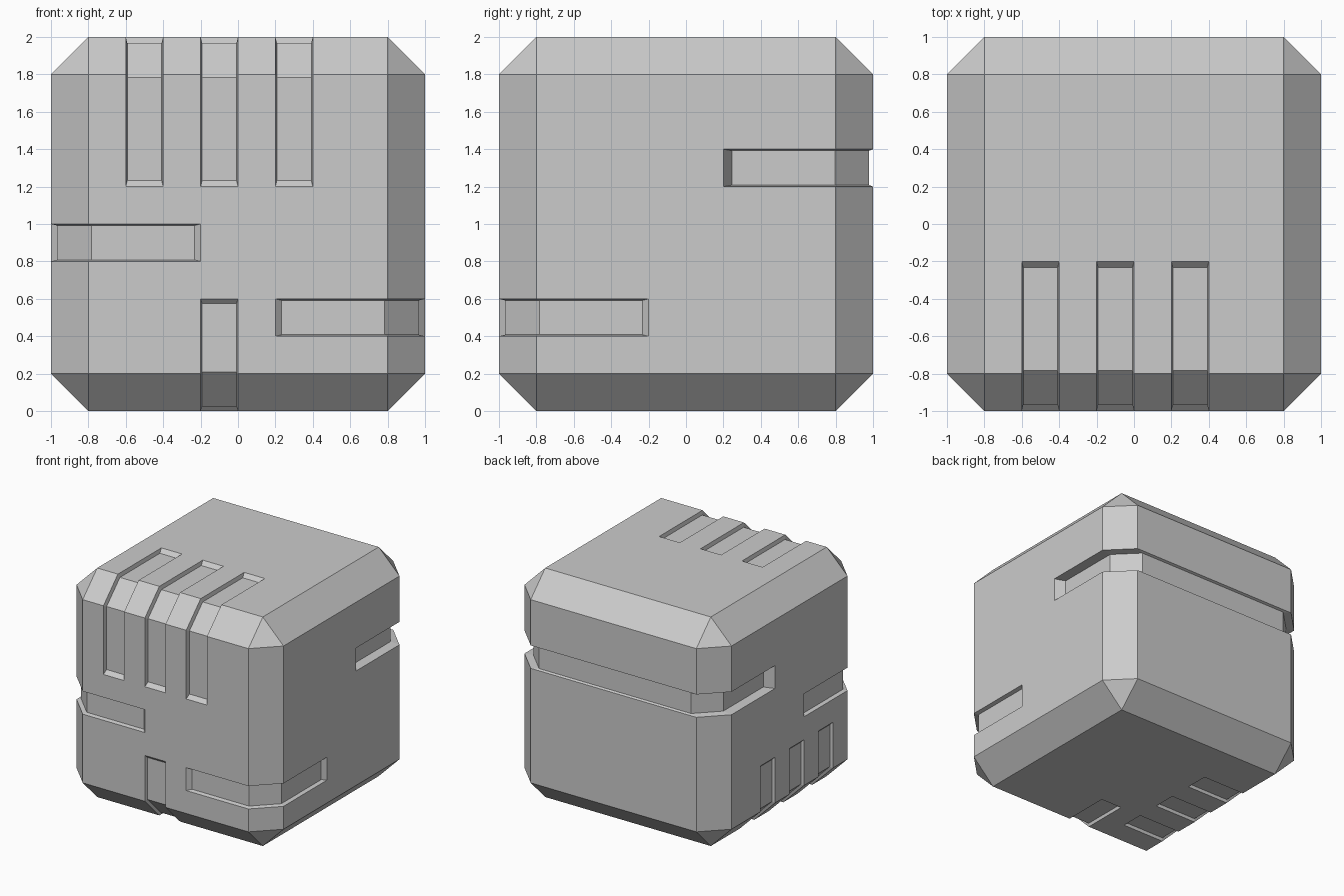
import bpy, bmesh
from mathutils import Vector

if "Cube" in bpy.data.objects:
    bpy.data.objects.remove(bpy.data.objects["Cube"])

SHRINK, GROW = 0.918, 1.1   # groove floor / outer cutter scale about each pivot

# Bevelled cube body
bm = bmesh.new()
bmesh.ops.create_cube(bm, size=2)
bmesh.ops.translate(bm, verts=bm.verts, vec=(0, 0, 1))
bmesh.ops.bevel(bm, geom=bm.edges[:], offset=0.2, offset_type='OFFSET',
                segments=1, profile=0.5, affect='EDGES')
mesh = bpy.data.meshes.new("chamfered_block")
bm.to_mesh(mesh)
bm.free()
body = bpy.data.objects.new("chamfered_block", mesh)
bpy.context.collection.objects.link(body)

cut = bmesh.new()


def groove(path, axis, lo, pivot, width=0.2):
    """Tapered band that follows a 2D path around the block, wide along one axis."""
    def place(p, w):
        v = list(p)
        v.insert(axis, w)
        return Vector(v)
    c = place(pivot, lo + width / 2)
    rings = []
    for p in path:
        a, b = place(p, lo), place(p, lo + width)
        rings.append([cut.verts.new(c + (q - c) * s) for q, s in
                      ((a, SHRINK), (b, SHRINK), (b, GROW), (a, GROW))])
    for r, t in zip(rings, rings[1:]):
        for i in range(4):
            j = (i + 1) % 4
            cut.faces.new((r[i], r[j], t[j], t[i]))
    cut.faces.new(rings[0])
    cut.faces.new(rings[-1])


# Three grooves over the front top edge, three under the left bottom edge
for lo in (-0.6, -0.2, 0.2):
    groove([(-1, 1.2), (-1, 1.8), (-0.8, 2), (-0.2, 2)], 0, lo, (-0.6, 1.6))
    groove([(-1, 0.6), (-1, 0.2), (-0.8, 0), (-0.4, 0)], 1, lo, (-0.7, 0.3))

# Single groove under the front bottom edge
groove([(-1, 0.6), (-1, 0.2), (-0.8, 0), (-0.4, 0)], 0, -0.2, (-0.7, 0.3))

# Horizontal grooves round the front left and front right corners
for side, lo in ((-1, 0.8), (1, 0.4)):
    groove([(side * x, y) for x, y in ((0.2, -1), (0.8, -1), (1, -0.8), (1, -0.2))],
           2, lo, (side * 0.6, -0.6))

# Long groove round the whole back
groove([(-1, 0.2), (-1, 0.8), (-0.8, 1), (0.8, 1), (1, 0.8), (1, 0.2)],
       2, 1.2, (0, 0.75))

bmesh.ops.recalc_face_normals(cut, faces=cut.faces[:])
cut_mesh = bpy.data.meshes.new("groove_cutter")
cut.to_mesh(cut_mesh)
cut.free()
cutter = bpy.data.objects.new("groove_cutter", cut_mesh)
bpy.context.collection.objects.link(cutter)
cutter.hide_render = True

# Carve the grooves
mod = body.modifiers.new("grooves", 'BOOLEAN')
mod.operation = 'DIFFERENCE'
mod.solver = 'EXACT'
mod.object = cutter
bpy.context.view_layer.objects.active = body
bpy.ops.object.modifier_apply(modifier=mod.name)
bpy.data.objects.remove(cutter)
